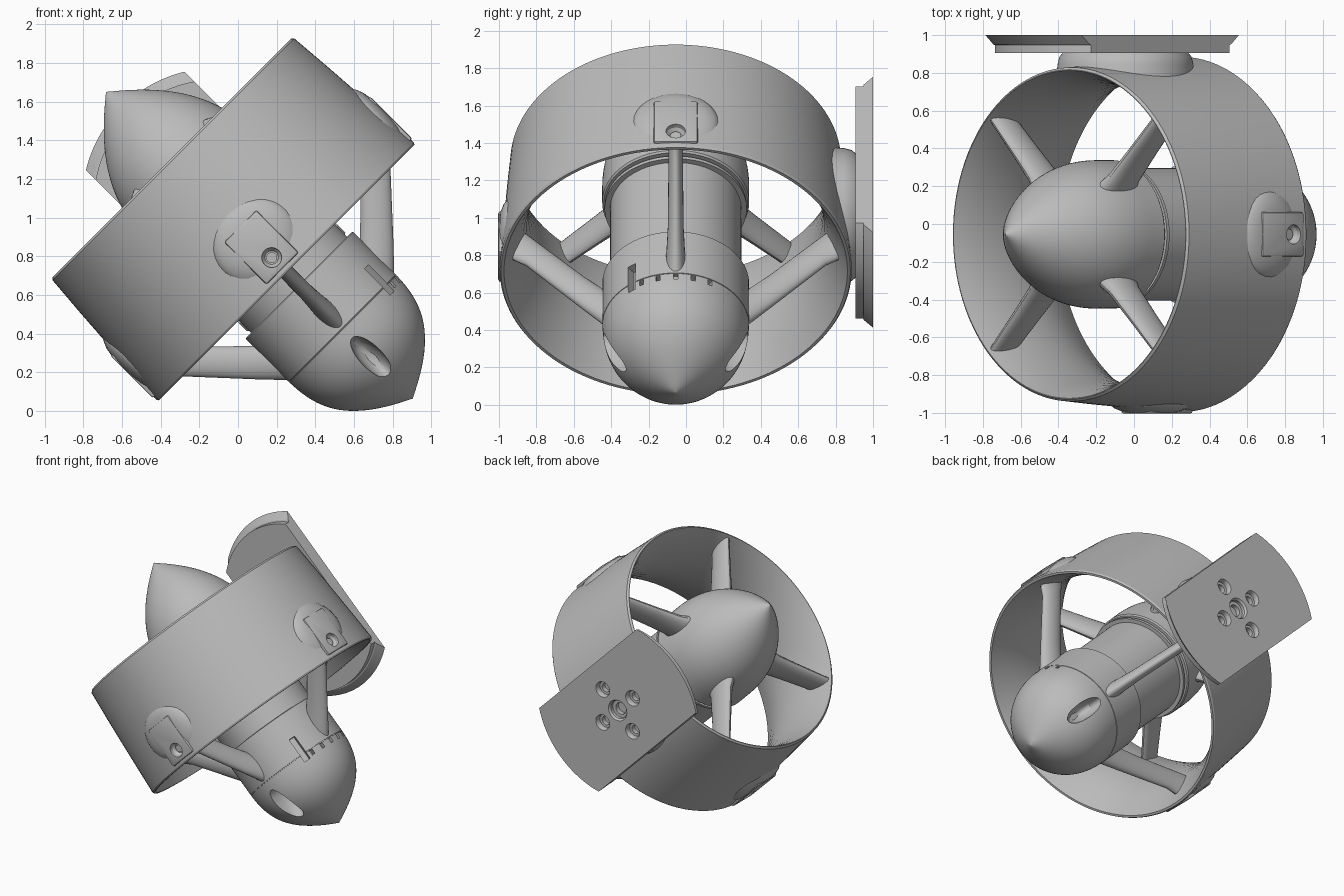
import bpy, bmesh
from math import sin, cos, pi, asin, radians
from mathutils import Matrix, Vector

cube = bpy.data.objects.get("Cube")
if cube:
    bpy.data.objects.remove(cube, do_unlink=True)

grey = bpy.data.materials.new("plain grey")
grey.use_nodes = True
grey.diffuse_color = (0.5, 0.5, 0.5, 1)
grey.node_tree.nodes["Principled BSDF"].inputs["Base Color"].default_value = (0.5, 0.5, 0.5, 1)

# Thruster frame: local x = sideways, local y = across, local z = along the tilted axis
h = 0.5 ** 0.5
FRAME = Matrix(((0, h, h, -0.045), (1, 0, 0, -0.055), (0, h, -h, 1.0125), (0, 0, 0, 1)))
LEFT, UP, RIGHT, DOWN = 0, pi / 2, pi, -pi / 2


def polar(a, r, w, t):
    """Point at radius r in direction a, shifted w sideways, at t along the axis."""
    return Vector((r * cos(a) - w * sin(a), r * sin(a) + w * cos(a), t))


def loft(name, rings, closed=False):
    """Skin a row of point rings; cap the ends, or join them when closed."""
    bm = bmesh.new()
    rows = [[bm.verts.new(FRAME @ p) for p in ring] for ring in rings]
    n = len(rows[0])
    for i in range(len(rows) if closed else len(rows) - 1):
        a, b = rows[i], rows[(i + 1) % len(rows)]
        for j in range(n):
            k = (j + 1) % n
            bm.faces.new((a[j], a[k], b[k], b[j]))
    if not closed:
        bm.faces.new(rows[0])
        bm.faces.new(rows[-1])
    bmesh.ops.recalc_face_normals(bm, faces=bm.faces)
    mesh = bpy.data.meshes.new(name)
    bm.to_mesh(mesh)
    bm.free()
    mesh.materials.append(grey)
    ob = bpy.data.objects.new(name, mesh)
    bpy.context.collection.objects.link(ob)
    return ob


def lathe(name, profile, sides=96, closed=False):
    return loft(name, [[polar(2 * pi * i / sides, r, 0, t) for i in range(sides)]
                       for t, r in profile], closed)


def post(name, a, steps, t, s=0, stretch=1, sides=32):
    """Round post pointing outward in direction a; steps are (distance, radius)."""
    return loft(name, [[polar(a, d, s + r * cos(2 * pi * i / sides),
                              t + stretch * r * sin(2 * pi * i / sides))
                        for i in range(sides)] for d, r in steps])


def block(name, a, r0, r1, w, t0, t1):
    return loft(name, [[polar(a, r, -w, t0), polar(a, r, w, t0),
                        polar(a, r, w, t1), polar(a, r, -w, t1)] for r in (r0, r1)])


def limb(name, a, sections, sides=24):
    """Oval vane; sections are (radius, axial position, half chord, half thickness)."""
    return loft(name, [[polar(a, r, k * sin(2 * pi * i / sides), t + c * cos(2 * pi * i / sides))
                        for i in range(sides)] for r, t, c, k in sections])


def apply(ob, mod):
    bpy.context.view_layer.objects.active = ob
    bpy.ops.object.modifier_apply(modifier=mod.name)


def cut(targets, cutters):
    for ob in targets:
        for cutter in cutters:
            mod = ob.modifiers.new("cut", "BOOLEAN")
            mod.operation, mod.solver, mod.object = "DIFFERENCE", "EXACT", cutter
            apply(ob, mod)
    for cutter in cutters:
        bpy.data.objects.remove(cutter, do_unlink=True)


parts = []

# Duct ring: flared outside, narrowing to a throat inside
duct = lathe("duct_ring", [
    (-0.42, 0.872), (-0.408, 0.884), (-0.2, 0.901), (0.0, 0.915), (0.2, 0.928),
    (0.408, 0.941), (0.42, 0.934),
    (0.42, 0.918), (0.36, 0.887), (0.28, 0.849), (0.19, 0.816), (0.1, 0.796), (0.0, 0.787),
    (-0.1, 0.79), (-0.2, 0.802), (-0.3, 0.824), (-0.37, 0.847), (-0.42, 0.868)],
    128, closed=True)
parts.append(duct)

# Nose cone, motor and tail cone along the axis
N = 24
nose = [(-0.9 + 0.7 * i / N, max(0.002, 0.393 * (1 - (1 - i / N) ** 2.3))) for i in range(N + 1)]
parts.append(lathe("nose_cone", nose + [(-0.1, 0.393), (-0.09, 0.385)]))
parts.append(lathe("motor_flange", [(-0.1, 0.36), (-0.07, 0.36), (-0.07, 0.38), (-0.05, 0.38),
                                    (-0.05, 0.34)]))
parts.append(lathe("motor_body", [(-0.1, 0.351), (0.53, 0.351)]))
tail_curve = [(0.84 + 0.5 * i / N) for i in range(N + 1)]
tail = lathe("tail_cone", [(0.51, 0.385), (0.514, 0.392), (0.826, 0.392), (0.827, 0.388),
                           (0.831, 0.388), (0.832, 0.392)]
             + [(t, max(0.002, 0.393 * (1 - ((t - 0.72) / 0.62) ** 3.4))) for t in tail_curve])
parts.append(tail)

# Side recesses, vent slots and cable slot in the tail
recesses = [post("recess", a, [(0.23, 0.02), (0.25, 0.04), (0.29, 0.055), (0.5, 0.068)],
                 1.05, stretch=2.5) for a in (LEFT, RIGHT)]
vents = [block("vent", UP + radians(d), 0.34, 0.45, 0.012, 0.833, 0.87)
         for d in (-28, -14, 0, 14, 28)]
cable = block("cable_slot", UP + radians(37), 0.34, 0.45, 0.024, 0.69, 0.88)
cut([tail], recesses + vents + [cable])

# Four swept struts from the tail to the duct
for side, a in (("left", LEFT), ("upper", UP), ("right", RIGHT), ("lower", DOWN)):
    parts.append(limb(side + "_strut", a, [
        (0.3, 0.78, 0.13, 0.06), (0.4, 0.68, 0.125, 0.05), (0.5, 0.58, 0.12, 0.042),
        (0.8, 0.26, 0.115, 0.038), (0.885, 0.2, 0.12, 0.045)]))

# Four straight vanes behind the nose, on the diagonals
for i in range(4):
    parts.append(limb("vane_%d" % (i + 1), pi / 4 + i * pi / 2, [
        (0.33, -0.31, 0.14, 0.065), (0.42, -0.31, 0.11, 0.05), (0.6, -0.31, 0.1, 0.043),
        (0.86, -0.31, 0.09, 0.036)]))

# Screw pads on rounded swellings over the strut ends
swellings, pads = [], []
for side, a in (("upper", UP), ("right", RIGHT), ("lower", DOWN)):
    pad = block(side + "_screw_pad", a, 0.88, 0.949, 0.118, 0.08, 0.39)
    bevel = pad.modifiers.new("bevel", "BEVEL")
    bevel.width, bevel.segments = 0.012, 2
    apply(pad, bevel)
    swelling = post(side + "_swelling", a, [(0.87, 0.24), (0.9, 0.225), (0.92, 0.2),
                                            (0.936, 0.16), (0.945, 0.11)], 0.19, stretch=0.95)
    cut([pad, swelling, duct],
        [post("hole", a, [(0.905, 0.035), (0.925, 0.05), (1.0, 0.055)], 0.31)])
    pads.append(pad)
    swellings.append(swelling)
    parts.append(post(side + "_screw", a, [(0.895, 0.028), (0.916, 0.028)], 0.31))

# Mount puck between duct and plate
puck = post("mount_puck", LEFT, [(0.78, 0.37), (0.9, 0.36), (0.94, 0.35), (0.965, 0.33)],
            0.0, sides=64)

# Keep the duct's passage clear of the parts set into its wall
cut(pads + swellings + [puck],
    [lathe("bore", [(-0.6, 0.86), (0.1, 0.86), (0.25, 0.87), (0.42, 0.926), (0.6, 0.97)], 128)])
parts += pads + swellings + [puck]


# Mounting plate: a disc trimmed on two sides, with a flared rim
def trimmed_disc(v, radius, half=0.36, centre=-0.1, n=24):
    a = asin(half / radius)
    arc = [-a + 2 * a * i / n for i in range(n + 1)]
    return ([polar(LEFT, v, radius * sin(b), centre + radius * cos(b)) for b in arc]
            + [polar(LEFT, v, -radius * sin(b), centre - radius * cos(b)) for b in arc])


plate = loft("mounting_plate", [trimmed_disc(v, r) for v, r in
                                ((0.96, 0.63), (1.003, 0.63), (1.005, 0.64), (1.055, 0.69))])
bolts = [(0, 0, 0.08), (0.18, 0, 0.06), (-0.18, 0, 0.06), (0, 0.18, 0.06), (0, -0.18, 0.06)]
cut([plate], [post("bolt_hole", LEFT, [(0.98, r * 0.55), (1.015, r * 0.55), (1.016, r * 0.85),
                                       (1.04, r * 0.85), (1.08, r * 1.2)], -0.1 + t, s)
              for s, t, r in bolts])
parts.append(plate)

# Smooth shading with sharp edges kept
bpy.ops.object.select_all(action="DESELECT")
for ob in parts:
    ob.select_set(True)
bpy.context.view_layer.objects.active = duct
bpy.ops.object.shade_smooth_by_angle(angle=radians(30))
